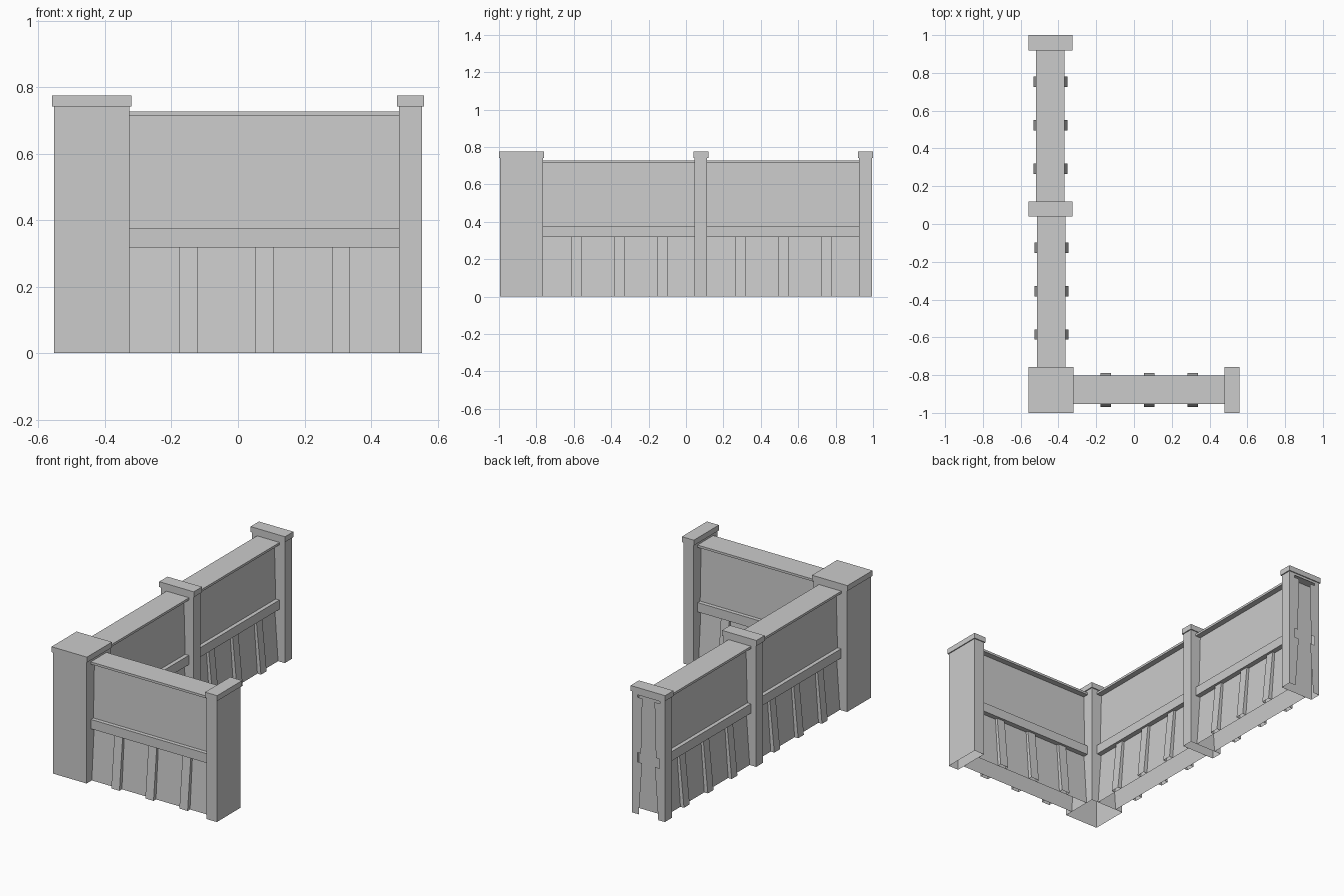
import bpy, bmesh

if "Cube" in bpy.data.objects:
    bpy.data.objects.remove(bpy.data.objects["Cube"])

def make(name, faces):
    """Build an object from a list of polygons, welding shared corners."""
    bm = bmesh.new()
    for f in faces:
        bm.faces.new([bm.verts.new(p) for p in f])
    bmesh.ops.remove_doubles(bm, verts=bm.verts, dist=1e-5)
    bmesh.ops.recalc_face_normals(bm, faces=bm.faces)
    me = bpy.data.meshes.new(name)
    bm.to_mesh(me)
    bm.free()
    ob = bpy.data.objects.new(name, me)
    bpy.context.collection.objects.link(ob)
    return ob

def box_faces(x0, x1, y0, y1, z0, z1, skip=()):
    a, b, c, d = (x0, y0), (x1, y0), (x1, y1), (x0, y1)
    sides = {'front': (a, b), 'right': (b, c), 'back': (c, d), 'left': (d, a)}
    out = [[(*p, z0), (*q, z0), (*q, z1), (*p, z1)]
           for k, (p, q) in sides.items() if k not in skip]
    if 'bottom' not in skip:
        out.append([(*p, z0) for p in (d, c, b, a)])
    if 'top' not in skip:
        out.append([(*p, z1) for p in (a, b, c, d)])
    return out

# Half cross-section of a wall: (offset from centre line, height)
HALF = [(0.066, 0), (0.043, 0.318), (0.074, 0.318), (0.074, 0.375),
        (0.05, 0.375), (0.041, 0.713), (0.076, 0.713), (0.076, 0.727)]
PROFILE = HALF + [(-o, z) for o, z in reversed(HALF)]
# Outer line of a batten, flaring towards the ground
BATTEN = [(0.09, 0), (0.059, 0.318)]

def wall(name, axis, centre, u0, u1, battens):
    def pt(u, o, z):
        return (u, centre + o, z) if axis == 'x' else (centre + o, u, z)
    # hollow wall shell, open at the ground
    make(name + "_panel", [[pt(u0, *p), pt(u1, *p), pt(u1, *q), pt(u0, *q)]
                           for p, q in zip(PROFILE, PROFILE[1:])])
    # battens on both sides
    faces = []
    for c in battens:
        a, b = c - 0.0275, c + 0.0275
        for s in (1, -1):
            (o0, z0), (o1, z1) = [(s * o, z) for o, z in BATTEN]
            i0, i1 = s * HALF[0][0], s * HALF[1][0]
            faces.append([pt(a, o0, z0), pt(b, o0, z0), pt(b, o1, z1), pt(a, o1, z1)])
            for u in (a, b):
                faces.append([pt(u, i0, z0), pt(u, o0, z0), pt(u, o1, z1), pt(u, i1, z1)])
    make(name + "_battens", faces)

def post(name, x0, x1, y0, y1, socket=None):
    skip = ('bottom', 'back') if socket is not None else ('bottom',)
    faces = box_faces(x0, x1, y0, y1, 0, 0.742, skip)
    if socket is not None:
        # end face with an opening shaped like the wall section
        hole = [(socket + o, y1, z) for o, z in PROFILE]
        faces.append([(x1, y1, 0), (x1, y1, 0.742), (x0, y1, 0.742), (x0, y1, 0)] + hole[::-1])
    make(name, faces)
    m = 0.006
    make(name + "_cap", box_faces(x0 - m, x1 + m, y0 - m, y1 + m, 0.742, 0.775))

# Posts
post("corner_post", -0.553, -0.326, -0.994, -0.764)
post("side_end_post", 0.484, 0.553, -0.994, -0.764)
post("middle_post", -0.553, -0.332, 0.045, 0.113)
post("back_end_post", -0.553, -0.332, 0.925, 0.994, socket=-0.443)

# Walls
wall("front_wall", 'x', -0.878, -0.326, 0.484, (-0.15, 0.08, 0.31))
wall("near_side_wall", 'y', -0.438, -0.764, 0.045, (-0.585, -0.355, -0.125))
wall("far_side_wall", 'y', -0.443, 0.113, 0.925, (0.293, 0.523, 0.753))
